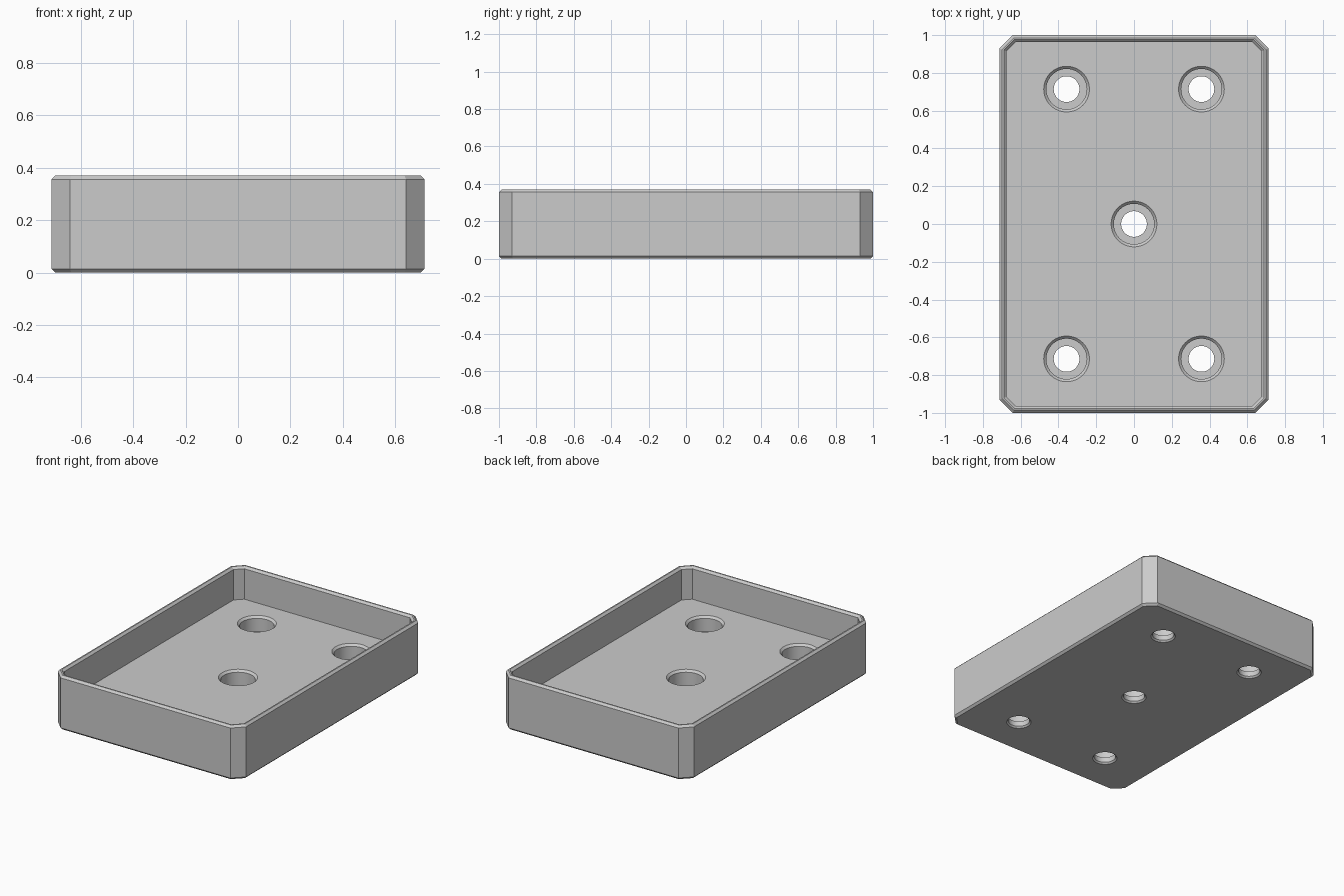
import bpy, bmesh, math

if "Cube" in bpy.data.objects:
    bpy.data.objects.remove(bpy.data.objects["Cube"], do_unlink=True)

HALF_X, HALF_Y, HEIGHT = 0.712, 1.0, 0.37
CORNER, WALL, EDGE = 0.07, 0.037, 0.014
FLOOR, LEDGE = 0.148, 0.045
BORE_R, HOLE_R = 0.107, 0.068
HOLES = [(0, 0)] + [(sx * 0.357, sy * 0.714) for sx in (-1, 1) for sy in (-1, 1)]

grey = bpy.data.materials.new("grey")
grey.use_nodes = True
colour = (0.6, 0.6, 0.6, 1)
grey.diffuse_color = colour
grey.node_tree.nodes["Principled BSDF"].inputs["Base Color"].default_value = colour


def ring_points(inset, z):
    """Chamfered rectangle, offset evenly inwards."""
    x, y = HALF_X - inset, HALF_Y - inset
    c = CORNER - inset * (2 - math.sqrt(2))
    return [(x, c - y, z), (x, y - c, z), (x - c, y, z), (c - x, y, z),
            (-x, y - c, z), (-x, c - y, z), (c - x, -y, z), (x - c, -y, z)]


def circle_points(r, z, cx, cy, n=64):
    return [(cx + r * math.cos(2 * math.pi * i / n),
             cy + r * math.sin(2 * math.pi * i / n), z) for i in range(n)]


def loft(bm, loops):
    """Join successive loops with quads and cap both ends."""
    rings = [[bm.verts.new(p) for p in pts] for pts in loops]
    n = len(rings[0])
    for a, b in zip(rings, rings[1:]):
        for i in range(n):
            j = (i + 1) % n
            bm.faces.new((a[i], a[j], b[j], b[i]))
    bm.faces.new(rings[0][::-1])
    bm.faces.new(rings[-1])


def make_object(name, bm):
    bmesh.ops.recalc_face_normals(bm, faces=bm.faces)
    mesh = bpy.data.meshes.new(name)
    bm.to_mesh(mesh)
    bm.free()
    mesh.materials.append(grey)
    obj = bpy.data.objects.new(name, mesh)
    bpy.context.collection.objects.link(obj)
    return obj


# Tray shell: outside wall, rim, inside wall and floor in one loft
bm = bmesh.new()
loft(bm, [ring_points(inset, z) for inset, z in (
    (EDGE, 0), (0, EDGE), (0, HEIGHT - EDGE), (EDGE, HEIGHT),
    (WALL - EDGE, HEIGHT), (WALL, HEIGHT - EDGE), (WALL, FLOOR))])
tray = make_object("tray", bm)

# Counterbored screw holes with chamfered mouths
bm = bmesh.new()
over = 0.02
for cx, cy in HOLES:
    loft(bm, [circle_points(r, z, cx, cy) for r, z in (
        (HOLE_R + 0.01 + over, -over), (HOLE_R, 0.01), (HOLE_R, LEDGE),
        (BORE_R, LEDGE), (BORE_R, FLOOR - EDGE),
        (BORE_R + EDGE + over, FLOOR + over))])
cutter = make_object("hole_cutter", bm)
cutter.hide_render = True

cut = tray.modifiers.new("screw_holes", "BOOLEAN")
cut.operation = "DIFFERENCE"
cut.solver = "EXACT"
cut.object = cutter

bpy.ops.object.select_all(action="DESELECT")
tray.select_set(True)
bpy.context.view_layer.objects.active = tray
bpy.ops.object.modifier_apply(modifier=cut.name)
bpy.data.objects.remove(cutter, do_unlink=True)
bpy.ops.object.shade_smooth_by_angle(angle=math.radians(30))
